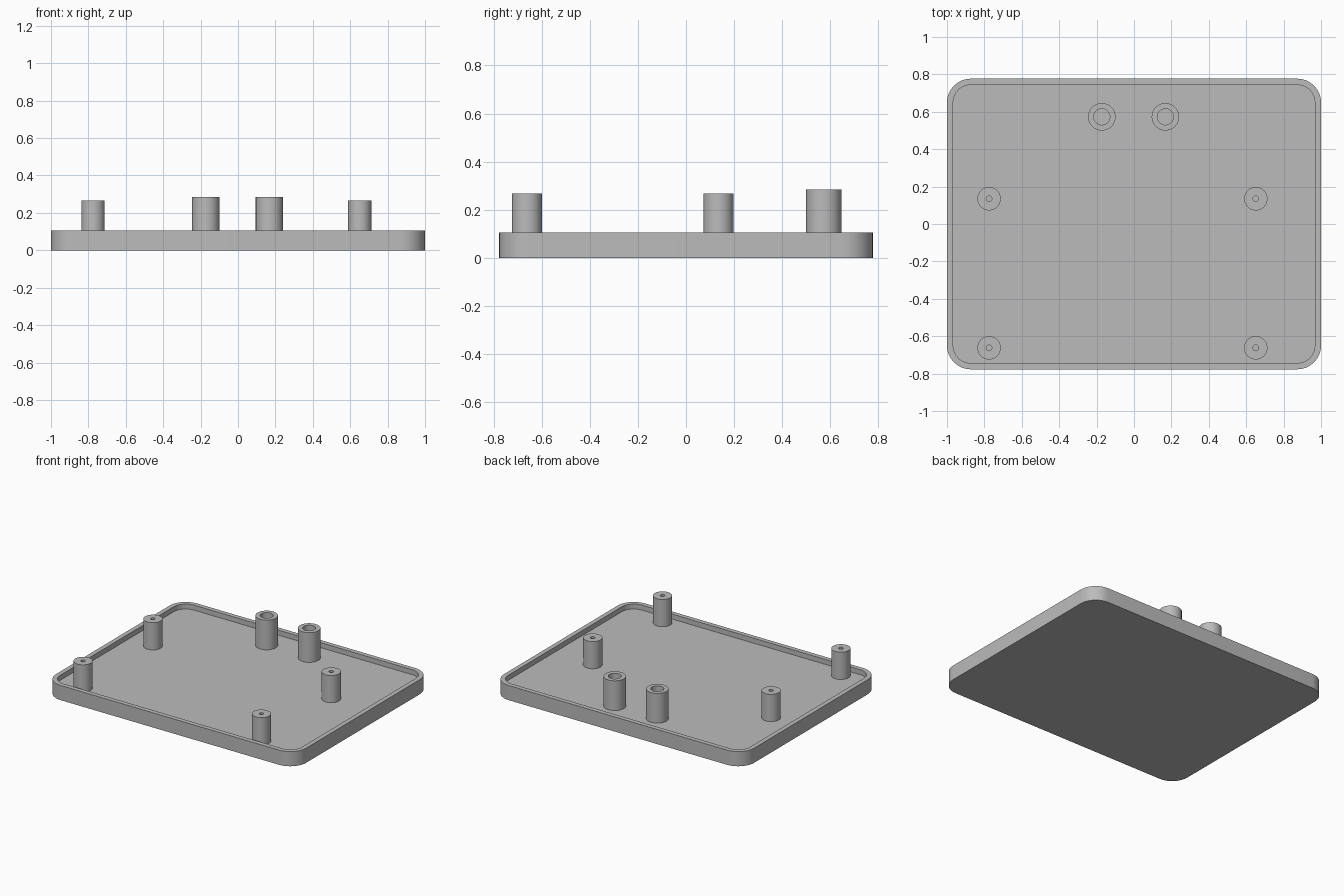
import bpy, bmesh, math

if "Cube" in bpy.data.objects:
    bpy.data.objects.remove(bpy.data.objects["Cube"])

grey = bpy.data.materials.new("plain grey")
grey.use_nodes = True
colour = (0.5, 0.5, 0.5, 1)
grey.diffuse_color = colour
grey.node_tree.nodes["Principled BSDF"].inputs["Base Color"].default_value = colour


def outline(half_x, half_y, radius, z, steps=12):
    """Rounded rectangle; a circle when both halves equal the radius."""
    points = []
    for quarter, (sx, sy) in enumerate([(1, 1), (-1, 1), (-1, -1), (1, -1)]):
        for i in range(steps):
            a = (quarter + i / (steps - 1)) * math.pi / 2
            points.append((sx * (half_x - radius) + radius * math.cos(a),
                           sy * (half_y - radius) + radius * math.sin(a), z))
    return points


def loft(name, outlines, location=(0, 0, 0)):
    """Solid skinned through a stack of outlines, capped at both ends."""
    bm = bmesh.new()
    rings = [[bm.verts.new(p) for p in o] for o in outlines]
    n = len(rings[0])
    for low, high in zip(rings, rings[1:]):
        for i in range(n):
            j = (i + 1) % n
            bm.faces.new((low[i], low[j], high[j], high[i]))
    bm.faces.new(rings[0][::-1])
    bm.faces.new(rings[-1])
    bmesh.ops.remove_doubles(bm, verts=bm.verts, dist=1e-5)
    bmesh.ops.recalc_face_normals(bm, faces=bm.faces)
    mesh = bpy.data.meshes.new(name)
    bm.to_mesh(mesh)
    bm.free()
    mesh.materials.append(grey)
    obj = bpy.data.objects.new(name, mesh)
    obj.location = location
    bpy.context.collection.objects.link(obj)
    bpy.ops.object.select_all(action="DESELECT")
    obj.select_set(True)
    bpy.context.view_layer.objects.active = obj
    bpy.ops.object.shade_smooth_by_angle(angle=math.radians(35))
    return obj


def post(name, x, y, radius, hole, top):
    """Round standoff with a blind hole down to the floor."""
    profile = [(radius, FLOOR - SINK), (radius, top), (hole, top), (hole, FLOOR + SINK)]
    loft(name, [outline(r, r, r, z) for r, z in profile], (x, y, 0))


WIDTH, DEPTH, CORNER = 1.0, 0.777, 0.128
LIP, RIM, FLOOR, SINK = 0.033, 0.106, 0.07, 0.002

# Shallow tray with a raised lip
inner = (WIDTH - LIP, DEPTH - LIP, CORNER - LIP)
loft("tray", [outline(WIDTH, DEPTH, CORNER, 0),
              outline(WIDTH, DEPTH, CORNER, RIM),
              outline(*inner, RIM),
              outline(*inner, FLOOR)])

# Four screw posts
for side, x in (("right", -0.775), ("left", 0.651)):
    for end, y in (("front", -0.662), ("middle", 0.135)):
        post(f"screw_post_{end}_{side}", x, y, 0.0625, 0.015, 0.267)

# Two wider sockets at the back
for side, x in (("right", -0.172), ("left", 0.168)):
    post(f"socket_post_{side}", x, 0.573, 0.0735, 0.043, 0.285)
